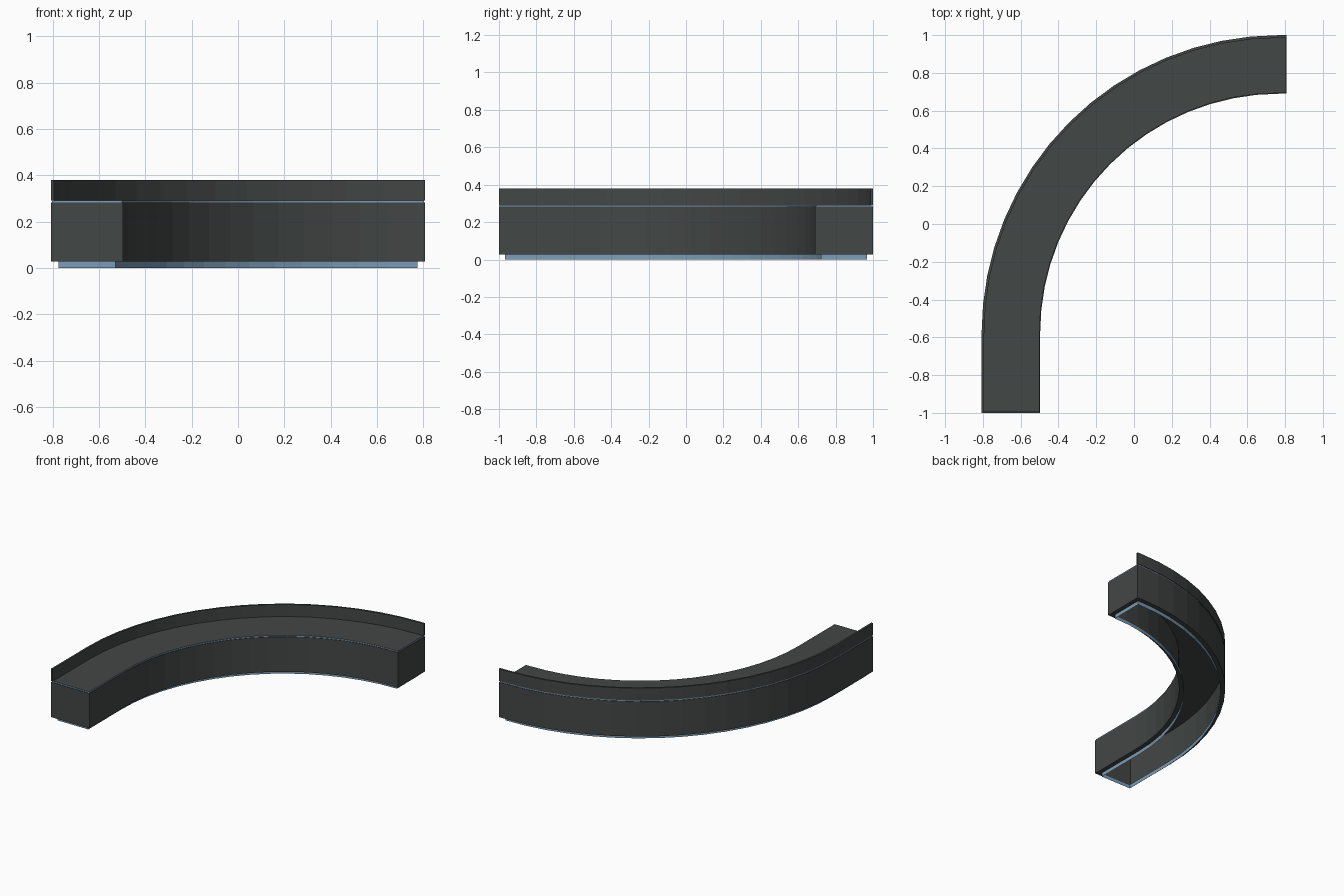
import bpy, bmesh, math

cube = bpy.data.objects.get("Cube")
if cube:
    bpy.data.objects.remove(cube, do_unlink=True)

# Plan of the curved counter: straight run, quarter turn, short straight end
OUTER_R, WIDTH = 1.58, 0.31
HALF_X, HALF_Y = 0.807, 1.0
CX, CY = OUTER_R - HALF_X, HALF_Y - OUTER_R
STEPS = 16


def make_material(name, rgb):
    mat = bpy.data.materials.new(name)
    mat.use_nodes = True
    color = (*rgb, 1.0)
    mat.diffuse_color = color
    mat.node_tree.nodes["Principled BSDF"].inputs["Base Color"].default_value = color
    return mat


DARK = make_material("charcoal", (0.055, 0.063, 0.060))
BLUE = make_material("steel_blue", (0.20, 0.34, 0.48))


def edge_line(depth, trim):
    """Points of a line that runs parallel to the outer edge."""
    r = OUTER_R - depth
    pts = [(CX - r, -HALF_Y + trim)]
    for i in range(STEPS + 1):
        a = math.pi - math.pi / 2 * i / STEPS
        pts.append((CX + r * math.cos(a), CY + r * math.sin(a)))
    pts.append((HALF_X - trim, CY + r))
    return pts


def curved_part(name, sections, width=WIDTH, side=DARK, top=None, bottom=None):
    """Bridge closed plan outlines, given as (inset, z), from bottom to top."""
    bm = bmesh.new()
    loops = []
    for inset, z in sections:
        plan = edge_line(inset, inset) + edge_line(width - inset, inset)[::-1]
        loops.append([bm.verts.new((x, y, z)) for x, y in plan])
    n = len(loops[0])
    for low, high in zip(loops, loops[1:]):
        for i in range(n):
            j = (i + 1) % n
            bm.faces.new((low[j], low[i], high[i], high[j]))
    for i in range(n // 2 - 1):
        quad = (i, i + 1, n - 2 - i, n - 1 - i)
        if top:
            face = bm.faces.new([loops[-1][k] for k in reversed(quad)])
            face.material_index = int(top != side)
        if bottom:
            bm.faces.new([loops[0][k] for k in quad])
    mesh = bpy.data.meshes.new(name)
    bm.to_mesh(mesh)
    bm.free()
    mesh.materials.append(side)
    if top and top != side:
        mesh.materials.append(top)
    obj = bpy.data.objects.new(name, mesh)
    bpy.context.collection.objects.link(obj)
    return obj


BASE_Z, BODY_Z, TOP_Z, LIP_Z = 0.028, 0.283, 0.292, 0.38
KICK_INSET = 0.032

# Recessed base strip, open below
curved_part("base_strip", [(KICK_INSET, 0), (KICK_INSET, BASE_Z)], side=BLUE)
# Hollow body with a narrow rim underneath
curved_part("counter_body", [(KICK_INSET, BASE_Z), (0, BASE_Z), (0, BODY_Z)], top=DARK)
# Worktop with a slim blue edge
curved_part("worktop", [(0.004, BODY_Z), (0.004, TOP_Z)], side=BLUE, top=DARK)
# Thin upstand along the outer edge
curved_part("upstand", [(0, TOP_Z), (0, LIP_Z)], width=0.014, top=DARK, bottom=DARK)
